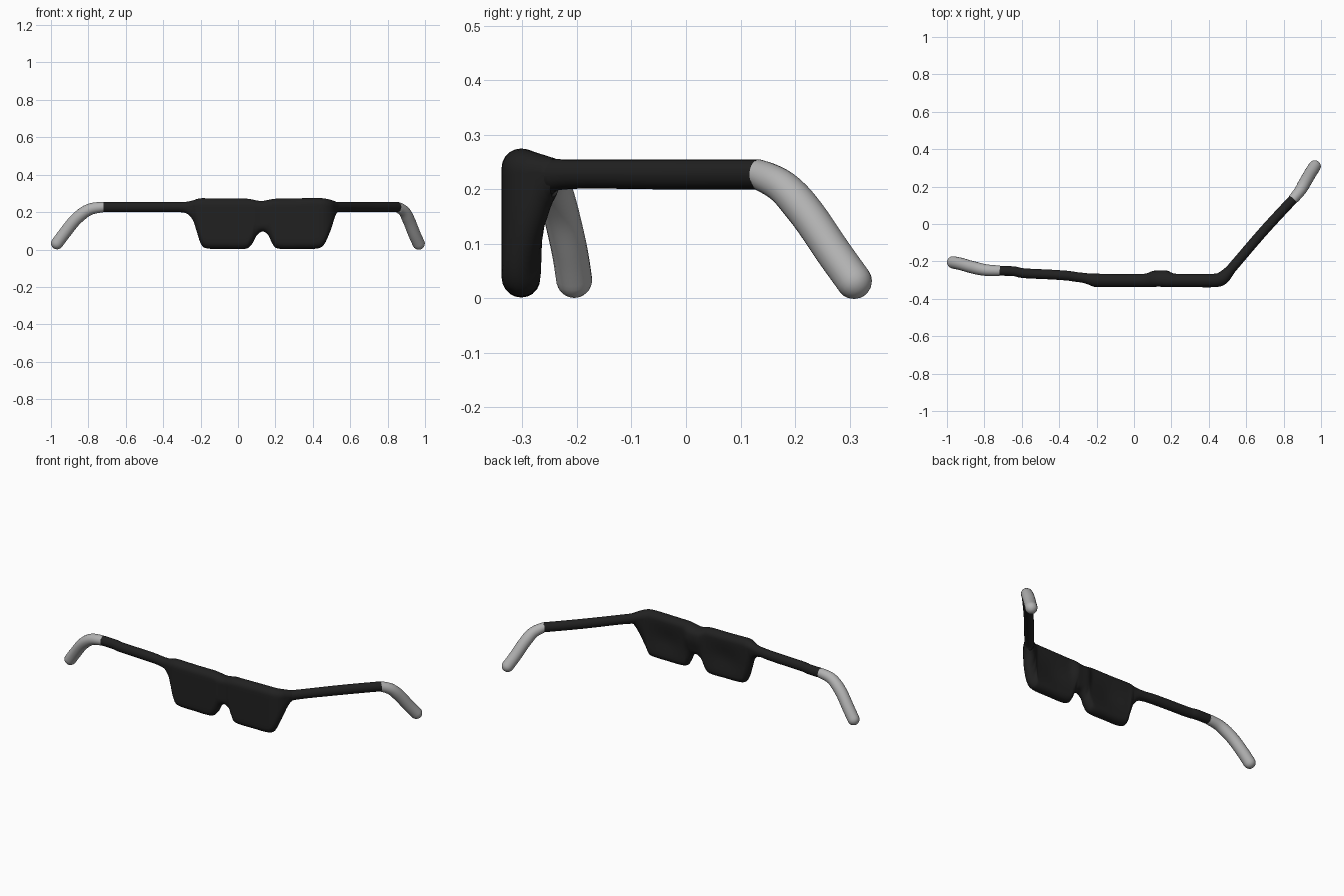
import bpy, bmesh, math
from mathutils import Vector

if "Cube" in bpy.data.objects:
    bpy.data.objects.remove(bpy.data.objects["Cube"])


def material(name, value):
    m = bpy.data.materials.new(name)
    m.diffuse_color = (value, value, value, 1)
    m.use_nodes = True
    m.node_tree.nodes["Principled BSDF"].inputs["Base Color"].default_value = m.diffuse_color
    return m


BLACK = material("matte black", 0.015)
GREY = material("light grey", 0.45)


def spline(points, steps):
    """Smooth interpolation through control points of any dimension."""
    out = []
    n = len(points)
    for i in range(n - 1):
        p0, p1 = points[max(i - 1, 0)], points[i]
        p2, p3 = points[i + 1], points[min(i + 2, n - 1)]
        for k in range(steps):
            t = k / steps
            out.append([0.5 * (2 * b + (c - a) * t + (2 * a - 5 * b + 4 * c - d) * t * t
                               + (3 * b - a - 3 * c + d) * t ** 3)
                        for a, b, c, d in zip(p0, p1, p2, p3)])
    out.append(list(points[-1]))
    return out


def skin(name, rings, mat):
    """Join a row of closed cross-sections into a capped smooth solid."""
    bm = bmesh.new()
    rows = [[bm.verts.new(co) for co in ring] for ring in rings]
    n = len(rows[0])
    for a, b in zip(rows, rows[1:]):
        for i in range(n):
            j = (i + 1) % n
            bm.faces.new((a[i], a[j], b[j], b[i]))
    bm.faces.new(rows[0][::-1])
    bm.faces.new(rows[-1])
    bmesh.ops.recalc_face_normals(bm, faces=bm.faces)
    me = bpy.data.meshes.new(name)
    bm.to_mesh(me)
    bm.free()
    me.materials.append(mat)
    ob = bpy.data.objects.new(name, me)
    bpy.context.collection.objects.link(ob)
    bpy.context.view_layer.objects.active = ob
    ob.select_set(True)
    bpy.ops.object.shade_smooth_by_angle(angle=math.radians(50))
    ob.select_set(False)


# Frame: stations along the glasses as (x, y, top z, bottom z)
stations = [
    (-0.72, -0.25, .255, .2), (-0.64, -0.253, .255, .2), (-0.59, -0.263, .255, .2),
    (-0.45, -0.27, .255, .2), (-0.36, -0.276, .255, .2), (-0.31, -0.283, .254, .2),
    (-0.27, -0.288, .256, .19), (-0.24, -0.294, .263, .155), (-0.22, -0.298, .27, .095),
    (-0.198, -0.301, .274, .03), (-0.165, -0.302, .274, .006), (-0.06, -0.302, .272, .003),
    (0.04, -0.302, .272, .004), (0.075, -0.302, .268, .03), (0.1, -0.302, .262, .075),
    (0.13, -0.302, .26, .096), (0.16, -0.302, .265, .08), (0.185, -0.302, .27, .03),
    (0.215, -0.302, .272, .005), (0.33, -0.302, .274, .003), (0.42, -0.302, .275, .005),
    (0.455, -0.298, .274, .022), (0.478, -0.285, .27, .075), (0.495, -0.268, .265, .13),
    (0.513, -0.248, .259, .18), (0.535, -0.222, .255, .2), (0.7, -0.03, .255, .2),
    (0.853, 0.135, .255, .2)]


def back_offset(x, z):
    """Hollows behind both lenses and a swelling behind the bridge."""
    hollow = sum(math.exp(-((x - cx) / .1) ** 2 - ((z - .13) / .07) ** 2) for cx in (-.06, .32))
    bridge = math.exp(-((x - .14) / .06) ** 4 - ((z - .2) / .07) ** 2)
    return 0.02 * bridge - 0.014 * hollow


path = spline(stations, 6)
rings = []
for i, (x, y, top, bot) in enumerate(path):
    a, b = path[max(i - 1, 0)], path[min(i + 1, len(path) - 1)]
    dx, dy = b[0] - a[0], b[1] - a[1]
    run = math.hypot(dx, dy)
    slope = (b[3] - a[3]) / run
    side = (-dy / run, dx / run)
    height = top - bot
    half = .026 + .010 * max(0, min(1, (height - .055) / .15))
    cap_top = min(half, height / 2)
    cap_bot = min(half * math.hypot(1, slope), height - cap_top)
    z1, z0 = top - cap_top, bot + cap_bot
    section = [(half * math.cos(math.pi * k / 10), z1 + cap_top * math.sin(math.pi * k / 10))
               for k in range(11)]
    section += [(-half, z1 + (z0 - z1) * k / 9) for k in range(1, 9)]
    section += [(-half * math.cos(math.pi * k / 10), z0 - cap_bot * math.sin(math.pi * k / 10))
                for k in range(11)]
    section += [(half, z0 + (z1 - z0) * k / 9) for k in range(1, 9)]
    ring = []
    for s, z in section:
        if s > 0:
            s += back_offset(x, z) * s / half
        ring.append((x + side[0] * s, y + side[1] * s, z))
    rings.append(ring)
skin("frame_with_lenses", rings, BLACK)


# Ear tips: round tubes that curve down and end in a dome
def ear_tip(name, points, start_r, end_r):
    pts = [Vector(p) for p in spline(points, 5)]
    rings = []

    def circle(c, t, r):
        s = t.cross(Vector((0, 0, 1))).normalized()
        u = s.cross(t)
        rings.append([c + r * (s * math.cos(a) + u * math.sin(a))
                      for a in (math.tau * k / 20 for k in range(20))])

    for i, p in enumerate(pts):
        t = (pts[min(i + 1, len(pts) - 1)] - pts[max(i - 1, 0)]).normalized()
        if i == 0:
            t = Vector((t.x, t.y, 0)).normalized()
        f = min(1, i / 8)
        circle(p, t, start_r + (end_r - start_r) * f)
    for k in range(1, 6):
        ang = math.radians(17 * k)
        circle(pts[-1] + t * end_r * math.sin(ang), t, end_r * math.cos(ang))
    skin(name, rings, GREY)


ear_tip("right_ear_tip", [(0.852, 0.134, .2275), (0.888, 0.178, .204), (0.914, 0.222, .155),
                          (0.942, 0.27, .085), (0.966, 0.308, .032)], .0275, .033)
ear_tip("left_ear_tip", [(-0.718, -0.25, .2275), (-0.795, -0.246, .214), (-0.865, -0.231, .163),
                         (-0.925, -0.214, .09), (-0.967, -0.205, .034)], .0275, .033)
